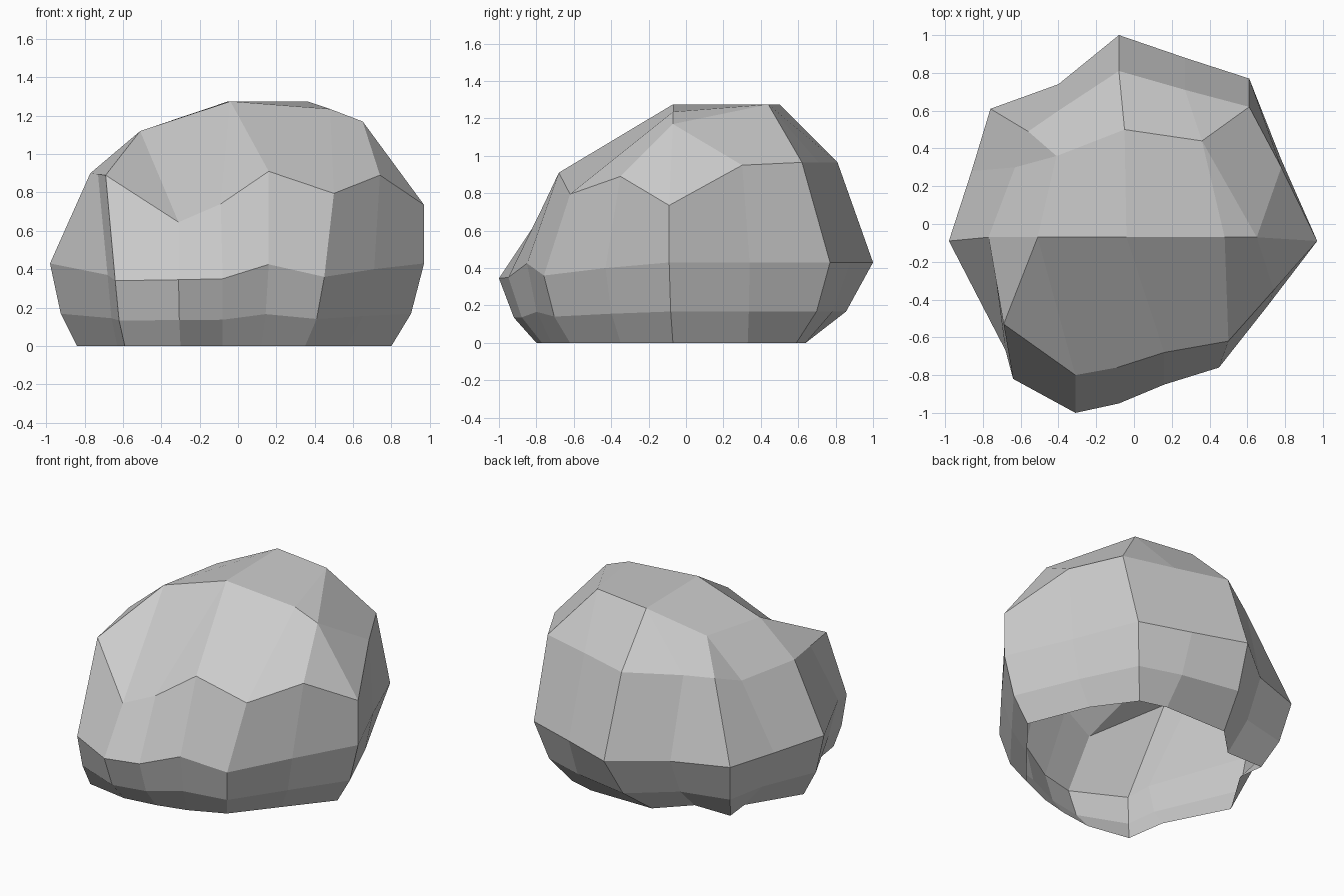
import bpy
import bmesh

if "Cube" in bpy.data.objects:
    bpy.data.objects.remove(bpy.data.objects["Cube"])

# Horizontal outlines of the boulder, anticlockwise columns starting at the back
waist = [(-.08, 1, .43), (.27, .88, .43), (.61, .77, .43), (.78, .34, .43),
         (.97, -.09, .43), (.71, -.43, .40), (.45, -.76, .36), (.16, -.85, .425),
         (-.08, -.95, .35), (-.31, -1, .345), (-.64, -.82, .34), (-.68, -.67, .37),
         (-.98, -.09, .43), (-.86, .28, .42), (-.76, .61, .42), (-.40, .74, .416)]
rim = [(-.19, .64), (.27, .64), (.45, .59), (.64, .33),
       (.80, -.07), (.57, -.35), (.35, -.62), (.12, -.72),
       (-.08, -.77), (-.30, -.80), (-.59, -.75), (-.63, -.48),
       (-.84, -.07), (-.63, .27), (-.65, .45), (-.38, .45)]
shoulder = [(-.08, .81, .965), (.27, .71, .965), (.61, .62, .965), (.78, .30, .95),
            (.97, -.09, .735), (.74, -.35, .89), (.50, -.62, .795), (.16, -.68, .91),
            (-.09, -.76, .74), (-.31, -.80, .645), (-.69, -.53, .89), (-.73, -.30, .895),
            (-.77, -.07, .90), (-.63, .30, .86), (-.56, .49, .93), (-.40, .60, .95)]

# Crown corners, and the crown corner that each column runs up to
crown = {'A': (-.51, -.07, 1.12), 'B': (-.04, -.07, 1.275), 'C': (.48, -.07, 1.235),
         'D': (.65, -.07, 1.17), 'E': (.36, .44, 1.275), 'F': (-.05, .50, 1.275),
         'G': (-.41, .36, 1.13)}
column_tops = "FEEDDDCBBAAAAGGF"

bm = bmesh.new()


def bridge(lower, upper):
    """Join two rings; repeated corners turn quads into triangles."""
    n = len(lower)
    for i in range(n):
        j = (i + 1) % n
        bm.faces.new(dict.fromkeys((lower[i], lower[j], upper[j], upper[i])))


# Lower wall curves in from the waist to the open base
low = [(r[0] + .6 * (w[0] - r[0]), r[1] + .6 * (w[1] - r[1]), .39 * w[2])
       for r, w in zip(rim, waist)]
rings = [[bm.verts.new(p) for p in ring]
         for ring in ([(x, y, 0) for x, y in rim], low, waist, shoulder)]
top = {k: bm.verts.new(p) for k, p in crown.items()}
rings.append([top[k] for k in column_tops])
for lower, upper in zip(rings, rings[1:]):
    bridge(lower, upper)

# Crown facets
for corners in ("ABFG", "BCEF", "CDE"):
    bm.faces.new([top[k] for k in corners])

bmesh.ops.recalc_face_normals(bm, faces=bm.faces)
if sum(f.normal.z * f.calc_area() for f in bm.faces) < 0:
    bmesh.ops.reverse_faces(bm, faces=bm.faces)

mesh = bpy.data.meshes.new("boulder")
bm.to_mesh(mesh)
bm.free()
bpy.context.collection.objects.link(bpy.data.objects.new("boulder", mesh))
